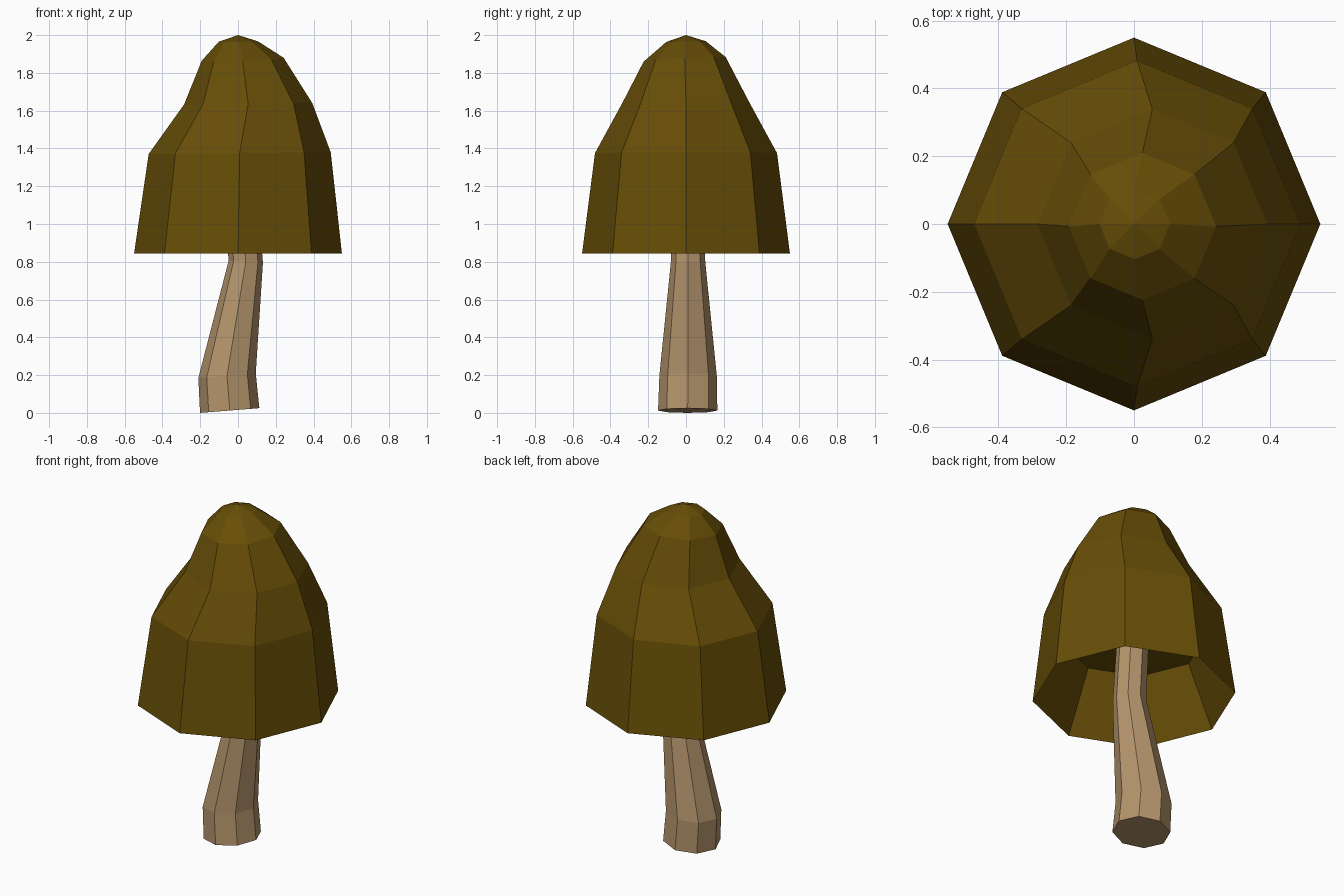
import bpy, bmesh
from math import cos, sin, tau

if "Cube" in bpy.data.objects:
    bpy.data.objects.remove(bpy.data.objects["Cube"])

SIDES = 8


def material(name, color):
    m = bpy.data.materials.new(name)
    m.diffuse_color = color
    m.use_nodes = True
    m.node_tree.nodes["Principled BSDF"].inputs["Base Color"].default_value = m.diffuse_color
    return m


def lathe(name, rings, mat, start=None, end=None):
    """Skin rings of (x, y, z, radius, x slope, y slope); start/end are 'cap' or an apex point."""
    bm = bmesh.new()
    loops = []
    for cx, cy, cz, r, sx, sy in rings:
        loop = []
        for i in range(SIDES):
            dx, dy = r * cos(tau * i / SIDES), r * sin(tau * i / SIDES)
            loop.append(bm.verts.new((cx + dx, cy + dy, cz + sx * dx + sy * dy)))
        loops.append(loop)
    for a, b in zip(loops, loops[1:]):
        for i in range(SIDES):
            j = (i + 1) % SIDES
            bm.faces.new((a[i], a[j], b[j], b[i]))
    for loop, closing in ((loops[0], start), (loops[-1], end)):
        if closing == 'cap':
            bm.faces.new(loop)
        elif closing:
            tip = bm.verts.new(closing)
            for i in range(SIDES):
                bm.faces.new((loop[i], loop[(i + 1) % SIDES], tip))
    bmesh.ops.recalc_face_normals(bm, faces=bm.faces)
    mesh = bpy.data.meshes.new(name)
    bm.to_mesh(mesh)
    bm.free()
    mesh.materials.append(mat)
    obj = bpy.data.objects.new(name, mesh)
    bpy.context.collection.objects.link(obj)
    return obj


# Cap: hollow underside first, then rim, then the lopsided outer bell
lathe("mushroom_cap", [
    (0.00, 0.00, 1.195, 0.385, 0, 0),
    (0.00, 0.00, 0.845, 0.55, 0, 0),
    (0.009, 0.00, 1.375, 0.482, 0.01, 0),
    (0.054, 0.00, 1.637, 0.339, 0.01, 0),
    (0.025, -0.007, 1.872, 0.217, 0.035, 0.055),
    (0.002, 0.00, 1.966, 0.104, 0.01, 0.02),
], material("cap_brown", (0.135, 0.075, 0.002, 1)),
    start='cap', end=(0, 0, 2.0))

# Stem: leaning, thicker at the foot, running up to the hollow's ceiling
lathe("mushroom_stem", [
    (-0.044, 0.009, 0.0125, 0.157, 0.08, 0.0),
    (-0.058, 0.011, 0.197, 0.152, 0.08, 0.0),
    (0.041, 0.011, 0.80, 0.091, -0.05, 0.0),
    (0.012, 0.005, 1.20, 0.087, 0.0, 0.0),
], material("stem_tan", (0.46, 0.30, 0.15, 1)), start='cap')
